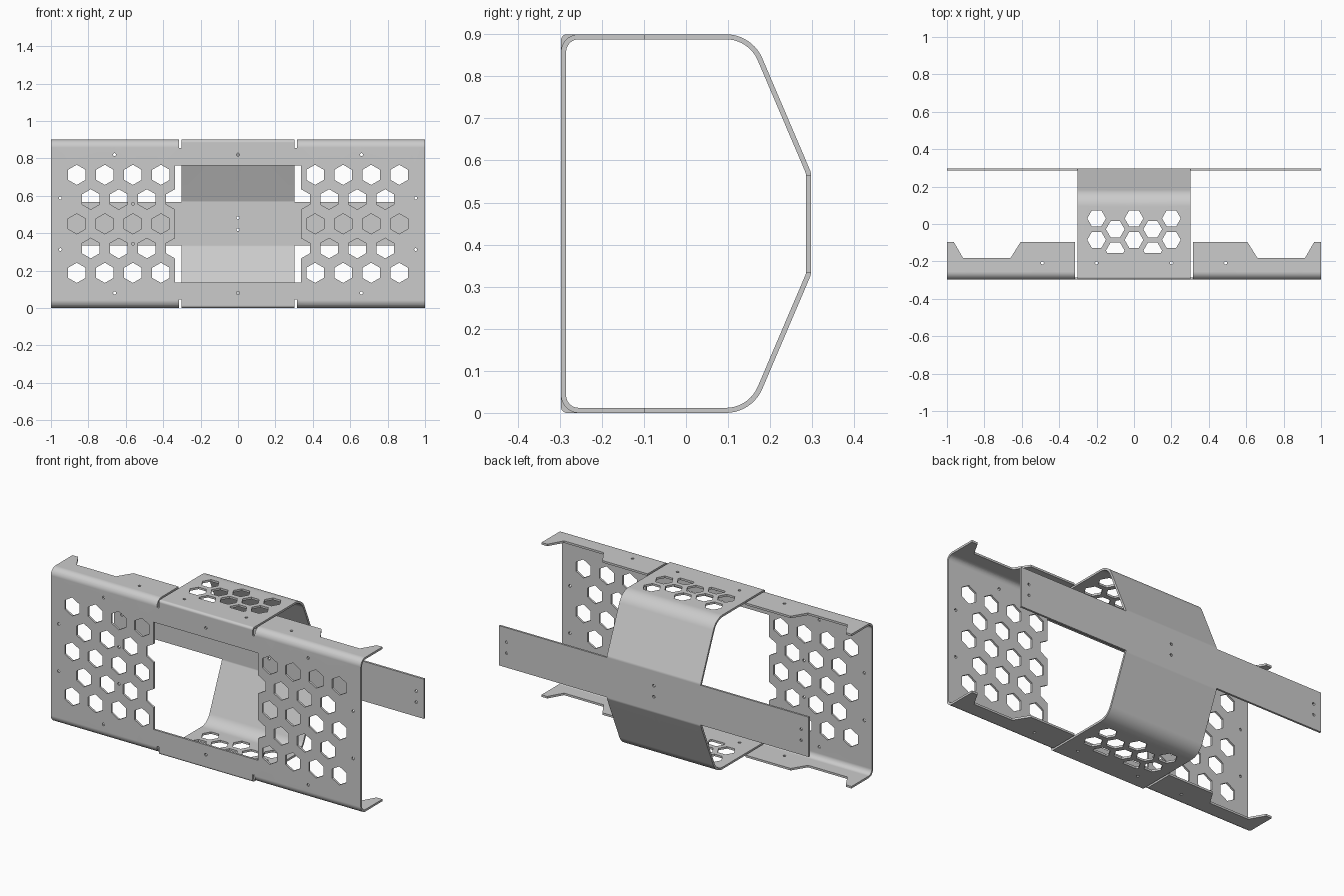
import bpy, bmesh, math
from mathutils import Vector

if "Cube" in bpy.data.objects:
    bpy.data.objects.remove(bpy.data.objects["Cube"])

# Bent sheet-metal bracket: flat pattern (x, s) with holes, folded along YZ paths
THICK = 0.012
MID = 0.45


def fold_path(corners, segs=10):
    """Polyline through (y, z, radius) corners with filleted bends, plus running length."""
    pts = [Vector(corners[0][:2])]
    for i in range(1, len(corners) - 1):
        p, r = Vector(corners[i][:2]), corners[i][2]
        d1 = (Vector(corners[i - 1][:2]) - p).normalized()
        d2 = (Vector(corners[i + 1][:2]) - p).normalized()
        ang = d1.angle(d2)
        t, phi = r / math.tan(ang / 2), math.pi - ang
        c = p + (d1 + d2).normalized() * (r / math.sin(ang / 2))
        a, b = p + d1 * t - c, p + d2 * t - c
        for j in range(segs + 1):
            k = j / segs
            pts.append(c + (a * math.sin((1 - k) * phi) + b * math.sin(k * phi)) / math.sin(phi))
    pts.append(Vector(corners[-1][:2]))
    run = [0.0]
    for a, b in zip(pts, pts[1:]):
        run.append(run[-1] + (b - a).length)
    return pts, run


def point_at(path, s):
    pts, run = path
    for i in range(len(run) - 1):
        if s <= run[i + 1] or i == len(run) - 2:
            return pts[i].lerp(pts[i + 1], (s - run[i]) / (run[i + 1] - run[i]))


def on_top(path, y):
    """Flat-pattern position of depth y on the top flange."""
    return path[1][11] + y - path[0][11].x


band = fold_path([(-0.297, 0, 0), (-0.297, MID, 0.014), (0.157, MID, 0.094),
                  (0.297, 0.122, 0.03), (0.297, 0, 0)])
wing = fold_path([(-0.297, 0, 0), (-0.297, MID, 0.042), (-0.097, MID, 0)])
END = band[1][-1]


def four_way(quarter):
    """Closed loop from its +x +s quarter."""
    q = list(quarter)
    return (q + [(-x, s) for x, s in reversed(q)] + [(-x, -s) for x, s in q]
            + [(x, -s) for x, s in reversed(q)])


def ngon(x, s, r, n, turn=0.0):
    return [(x + r * math.cos(turn + math.tau * i / n),
             s + r * math.sin(turn + math.tau * i / n)) for i in range(n)]


# Outer outline: scalloped wing flange, relief slot, central band, rear strip
tip, dip = on_top(wing, -0.097), on_top(wing, -0.182)
loops = [four_way([(1, tip), (0.963, tip), (0.914, dip), (0.66, dip), (0.607, tip),
                   (0.315, tip), (0.315, 0.405), (0.303, 0.405),
                   (0.303, END - 0.116), (1, END - 0.116), (1, END)])]

# Front window with half hexagons bitten out of its sides
PITCH, ROW, HEX = 0.15, 0.131, 0.054
loops.append(four_way([(0.337, ROW - HEX), (0.384, ROW - HEX / 2), (0.384, ROW + HEX / 2),
                       (0.337, ROW + HEX), (0.337, 0.313)]))

# Front hexagon grid
for side in (-1, 1):
    for row in range(-2, 3):
        odd = row % 2
        for i in range(3 if odd else 4):
            x = (0.487 if odd else 0.412) + PITCH * i
            loops.append(ngon(side * x, row * ROW, HEX, 6, math.pi / 6))

for sg in (-1, 1):
    # Hexagons and cut-off hexagons in the top and bottom of the band
    for x, y in [(x, y) for x in (-0.2, 0, 0.2) for y in (0.03, -0.085)] + [(-0.1, -0.028), (0.1, -0.028)]:
        loops.append(ngon(x, sg * on_top(band, y), 0.05, 6))
    s = on_top(band, -0.142)
    for x in (-0.1, 0.1):
        loops.append([(x + dx, sg * (s + ds)) for dx, ds in
                      ((0.0425, -0.013), (0.05, 0), (0.025, 0.043),
                       (-0.025, 0.043), (-0.05, 0), (-0.0425, -0.013))])
    # Small fixing holes
    holes = [(0, 0.37), (-0.561, 0.107), (0, END - 0.032)]
    for sx in (-1, 1):
        holes += [(sx * 0.66, 0.37), (sx * 0.95, 0.138), (sx * 0.95, END - 0.032),
                  (sx * 0.2, on_top(band, -0.208)), (sx * 0.49, on_top(wing, -0.208))]
    for x, s in holes:
        loops.append(ngon(x, sg * s, 0.008, 12))

# Fill the flat pattern
bm = bmesh.new()
for loop in loops:
    vs = [bm.verts.new((x, s, 0)) for x, s in loop]
    for a, b in zip(vs, vs[1:] + vs[:1]):
        bm.edges.new((a, b))
bmesh.ops.triangle_fill(bm, use_beauty=True, edges=bm.edges[:], normal=(0, 0, 1))
bm.normal_update()
for f in bm.faces:
    if f.normal.z < 0:
        f.normal_flip()

# Score the bend lines, then fold
for s in sorted(set(band[1][1:-1] + wing[1][1:-1])):
    for sg in (-1, 1):
        bmesh.ops.bisect_plane(bm, geom=bm.verts[:] + bm.edges[:] + bm.faces[:], dist=1e-5,
                               plane_co=(0, sg * s, 0), plane_no=(0, 1, 0))
for v in bm.verts:
    s = v.co.y
    path = wing if abs(v.co.x) > 0.31 and abs(s) < 0.7 else band
    p = point_at(path, abs(s))
    v.co = (v.co.x, p.x, MID + math.copysign(p.y, s))
bmesh.ops.remove_doubles(bm, verts=bm.verts[:], dist=1e-4)

mesh = bpy.data.meshes.new("folded_bracket")
bm.to_mesh(mesh)
bm.free()
obj = bpy.data.objects.new("folded_bracket", mesh)
bpy.context.collection.objects.link(obj)
bpy.context.view_layer.objects.active = obj
obj.select_set(True)

# Sheet thickness and shading
solid = obj.modifiers.new("thickness", 'SOLIDIFY')
solid.thickness = THICK
solid.offset = -1
solid.use_even_offset = True
bpy.ops.object.modifier_apply(modifier=solid.name)
bpy.ops.object.shade_smooth_by_angle(angle=math.radians(30))
weighted = obj.modifiers.new("clean_normals", 'WEIGHTED_NORMAL')
weighted.keep_sharp = True
